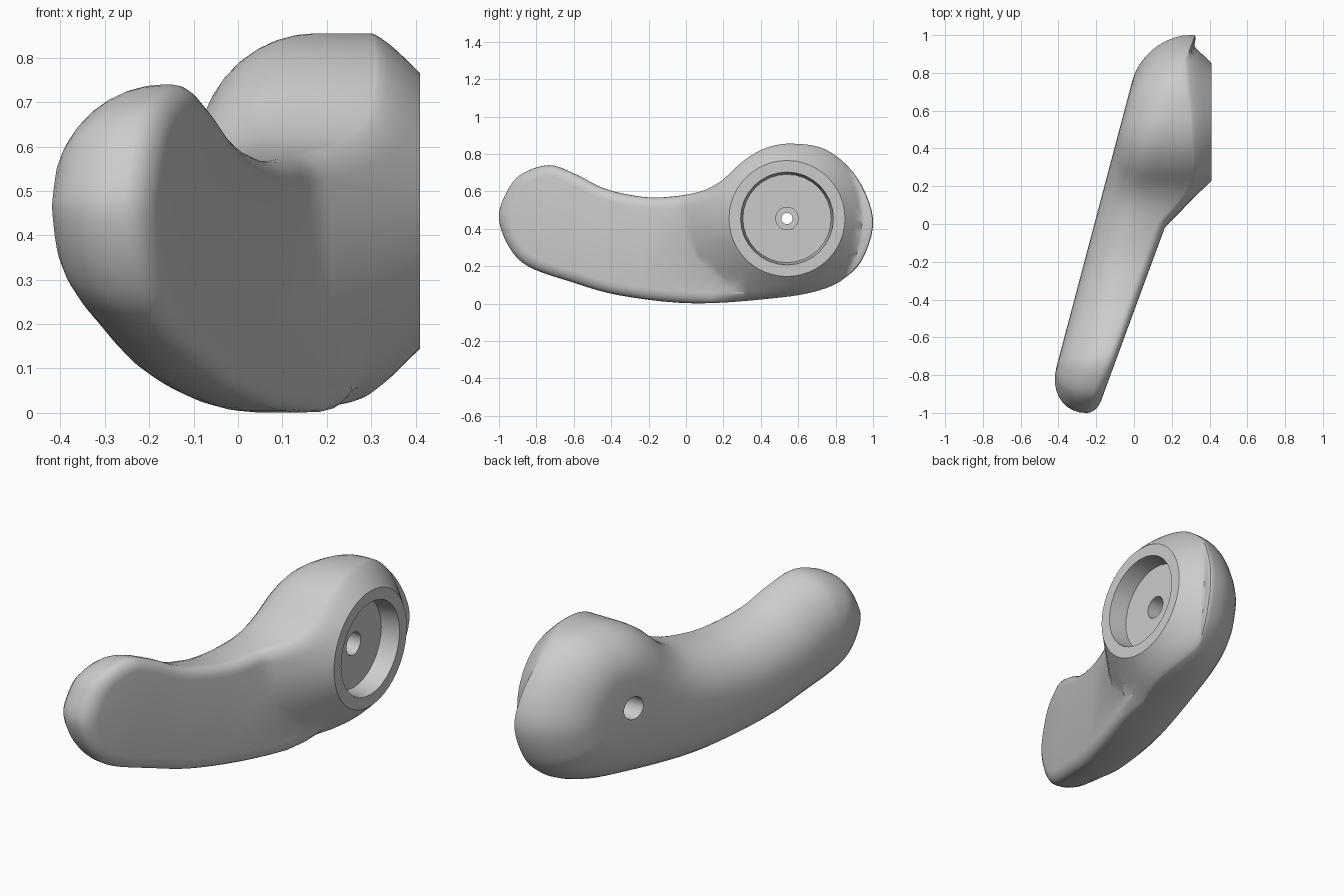
import bpy, bmesh
from math import cos, sin, pi, sqrt, hypot
from mathutils import Vector
from mathutils.geometry import delaunay_2d_cdt

if "Cube" in bpy.data.objects:
    bpy.data.objects.remove(bpy.data.objects["Cube"])

# Side outline of the lever as (y, z), starting at the tip
OUTLINE = [(-1, .45), (-.972, .57), (-.89, .685), (-.735, .74), (-.59, .692),
           (-.46, .625), (-.33, .587), (-.16, .567), (.05, .592), (.18, .65),
           (.31, .765), (.43, .833), (.57, .855), (.75, .822), (.91, .68),
           (1, .455), (.95, .25), (.85, .137), (.72, .073), (.5, .032),
           (.05, .001), (-.35, .043), (-.62, .118), (-.84, .197), (-.945, .3)]
HUB = Vector((.54, .455))
RIM, RIM_X = .31, .41        # flat rim of the hub
BACK_R, EDGE_R = .24, .06    # big round on the back, small one on the front


def smooth_loop(points, steps):
    """Closed Catmull-Rom curve."""
    p = [Vector(q) for q in points]
    out = []
    for i in range(len(p)):
        a, b, c, d = (p[(i + k) % len(p)] for k in (-1, 0, 1, 2))
        for s in range(steps):
            t = s / steps
            out.append(.5 * (2 * b + (c - a) * t + (2 * a - 5 * b + 4 * c - d) * t * t
                             + (3 * b - a - 3 * c + d) * t ** 3))
    return out


loop = smooth_loop(OUTLINE, 5)
N = len(loop)


def edge_distance(q):
    best = 9.0
    for i in range(N):
        a = loop[i - 1]
        e = loop[i] - a
        t = max(0, min(1, (q - a).dot(e) / e.length_squared))
        best = min(best, (q - a - e * t).length)
    return best


def clamp(v):
    return max(0.0, min(1.0, v))


def round_drop(d, radius, height):
    k = clamp((radius - d) / radius)
    return height * (1 - sqrt(1 - k * k))


def front_face(q):
    """Slanted flat grip that runs into the conical hub."""
    r = (q - HUB).length
    c = (q.x - HUB.x) / max(r, .001)
    cone = RIM_X + RIM - r
    grip = .17 + .368 * q.x - .2 * clamp((c + .6) / .35)
    return min(RIM_X, max(cone, grip))


def front_x(q, d):
    height = .02 + .03 * clamp((.35 - q.x) / .35)
    return front_face(q) - round_drop(d, EDGE_R, height)


def back_x(q, d):
    ridge = -.21 + .265 * q.x
    height = min(BACK_R, front_x(q, 0) - .004 - ridge)
    return ridge + round_drop(d, BACK_R, height)


def inset_points(radius, steps):
    """Rings of points inside the outline, closer together near the edge."""
    pts = []
    for s in range(1, steps + 1):
        d = radius * (1 - cos(s / steps * pi / 2))
        for i in range(N):
            t = (loop[(i + 1) % N] - loop[i - 1]).normalized()
            q = loop[i] + Vector((t.y, -t.x)) * d
            if edge_distance(q) > d - .002 and all((q - o).length > .004 for o in pts):
                pts.append(q)
    return pts


def polar(r, a):
    return HUB + Vector((r * cos(a), r * sin(a)))


def add_sheet(bm, points, edges, height):
    """Triangulate points inside the outline; return the outline vertices."""
    pts = loop + points
    cons = [(i, (i + 1) % N) for i in range(N)] + edges
    vs, _, faces, orig, _, _ = delaunay_2d_cdt(pts, cons, [], 1, 1e-5)
    made, rim = [], {}
    for q, src in zip(vs, orig):
        on_edge = [i for i in src if i < N]
        d = 0 if on_edge else edge_distance(q)
        v = bm.verts.new((height(q, d), q.x, q.y))
        made.append(v)
        for i in on_edge:
            rim[i] = v
    for f in faces:
        bm.faces.new([made[i] for i in f])
    return rim


def new_object(name, bm):
    bmesh.ops.recalc_face_normals(bm, faces=bm.faces)
    mesh = bpy.data.meshes.new(name)
    bm.to_mesh(mesh)
    bm.free()
    ob = bpy.data.objects.new(name, mesh)
    bpy.context.collection.objects.link(ob)
    return ob


# Front points: edge round, rim circle, cone rows and the crease with the grip
front_pts = inset_points(EDGE_R, 5)
front_edges = []
SEG = 48
for row in (RIM, .36, .41, .46, .51, None):
    last = None
    first = None
    for k in range(SEG):
        a = 2 * pi * k / SEG
        crease = .351 / (1 + .368 * cos(a))
        r = crease if row is None else row
        q = polar(r, a)
        on_cone = row == RIM or (row is None and cos(a) < -.5) or \
            (row is not None and (cos(a) > -.5 or r < crease - .012))
        inside = hypot(q.x - HUB.x, q.y - HUB.y) < RIM + .001 or \
            (min((q - o).length for o in loop) > EDGE_R and edge_distance(q) > EDGE_R + .006)
        if r > .42 and cos(a) > -.5:
            inside = False
        # Points past the grip's upper and lower edges are left out
        if q.x < .5 and r > .42 and not (.1 < q.y < .585):
            inside = False
        if not (on_cone and inside):
            last = None
            continue
        front_pts.append(q)
        idx = N + len(front_pts) - 1
        if last is not None and row in (RIM, None):
            front_edges.append((last, idx))
        if first is None:
            first = idx
        last = idx
    if row == RIM:
        front_edges.append((last, first))

# Lever body: front sheet, back sheet and the wall between
bm = bmesh.new()
front = add_sheet(bm, front_pts, front_edges, front_x)
back = add_sheet(bm, inset_points(BACK_R, 9), [], back_x)
for i in range(N):
    j = (i + 1) % N
    bm.faces.new((front[i], front[j], back[j], back[i]))
bmesh.ops.delete(bm, geom=[v for v in bm.verts if not v.link_faces], context='VERTS')
lever = new_object("lever_handle", bm)

# Cutter for the round recess and the stepped screw hole
bm = bmesh.new()
rings = []
for x, r in [(.5, .259), (.31, .236), (.31, .06), (.2, .06), (.2, .03),
             (.12, .03), (.12, .06), (-.4, .06)]:
    rings.append([bm.verts.new((x, *polar(r, 2 * pi * k / 32))) for k in range(32)])
for a, b in zip(rings, rings[1:]):
    for k in range(32):
        m = (k + 1) % 32
        bm.faces.new((a[k], a[m], b[m], b[k]))
bm.faces.new(rings[0])
bm.faces.new(rings[-1])
cutter = new_object("recess_cutter", bm)
cutter.hide_render = True

# Material
grey = bpy.data.materials.new("satin_grey")
grey.use_nodes = True
colour = (.6, .6, .6, 1)
grey.diffuse_color = colour
grey.node_tree.nodes["Principled BSDF"].inputs["Base Color"].default_value = colour
for ob in (lever, cutter):
    ob.data.materials.append(grey)

# Cut the recess and shade
cut = lever.modifiers.new("recess", 'BOOLEAN')
cut.operation = 'DIFFERENCE'
cut.solver = 'EXACT'
cut.object = cutter
bpy.ops.object.select_all(action='DESELECT')
lever.select_set(True)
bpy.context.view_layer.objects.active = lever
bpy.ops.object.modifier_apply(modifier=cut.name)
bpy.data.objects.remove(cutter)
bpy.ops.object.shade_smooth_by_angle(angle=.6)
